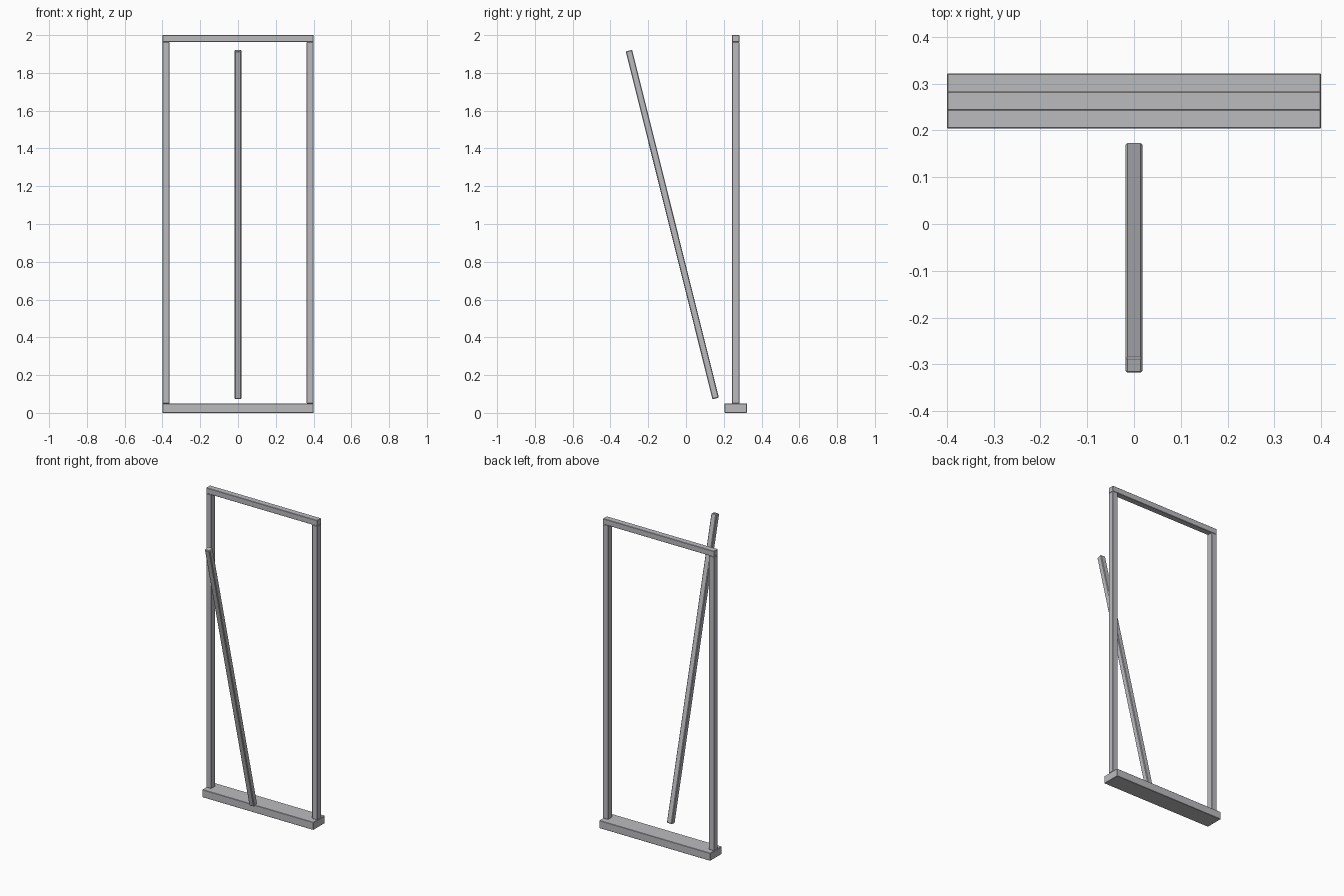
import bpy
import math

cube = bpy.data.objects.get("Cube")
if cube:
    bpy.data.objects.remove(cube, do_unlink=True)

GREY = (0.5, 0.5, 0.52, 1)
metal = bpy.data.materials.new("grey_metal")
metal.use_nodes = True
metal.diffuse_color = GREY
metal.node_tree.nodes["Principled BSDF"].inputs["Base Color"].default_value = GREY


def beam(name, center, size, bevel, tilt=0):
    """Square-cut bar with a small chamfer on every edge."""
    bpy.ops.mesh.primitive_cube_add(size=1, location=center)
    ob = bpy.context.object
    ob.name = name
    ob.scale = size
    bpy.ops.object.transform_apply(location=False, rotation=False, scale=True)
    ob.rotation_euler.x = tilt
    mod = ob.modifiers.new("chamfer", 'BEVEL')
    mod.width = bevel
    mod.segments = 1
    ob.data.materials.append(metal)
    return ob


WIDTH, HEIGHT = 0.8, 2.0
BASE_H, BAR, DEPTH = 0.05, 0.037, 0.04
FRAME_Y = 0.263

# Base plinth and top rail
beam("base", (0, FRAME_Y, BASE_H / 2), (WIDTH, 0.118, BASE_H), 0.002)
beam("top_rail", (0, FRAME_Y, HEIGHT - BAR / 2), (WIDTH, DEPTH, BAR), 0.002)

# Upright posts
post_h = HEIGHT - BAR - BASE_H
for side, x in (("left", 1), ("right", -1)):
    beam(side + "_post", (x * (WIDTH - BAR) / 2, FRAME_Y, BASE_H + post_h / 2),
         (BAR, DEPTH, post_h), 0.002)

# Leaning strut in front of the frame
beam("leaning_strut", (0, -0.0725, 0.997), (0.036, 0.035, 1.898), 0.004,
     math.radians(14))
